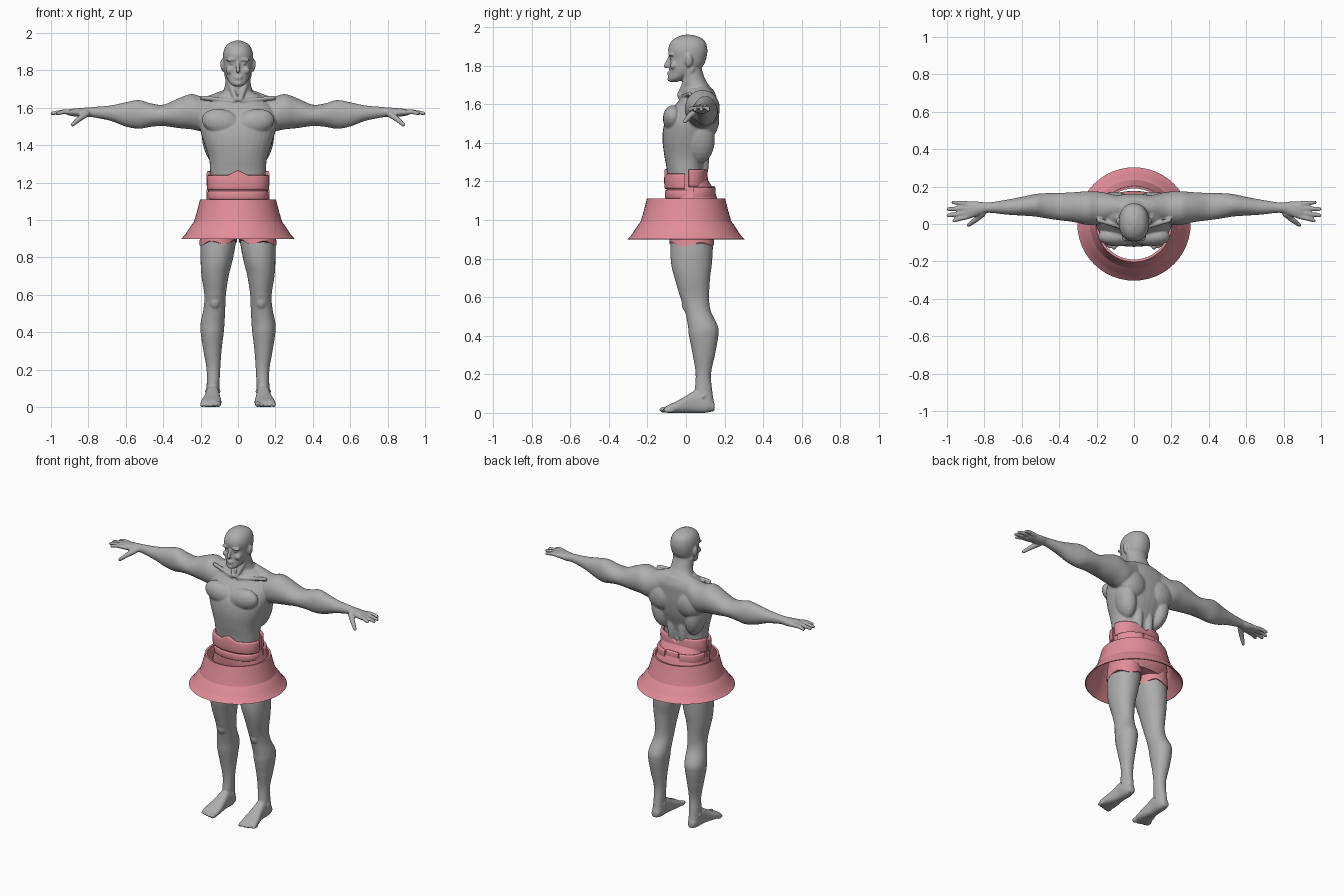
import bpy, bmesh, math
from mathutils import Vector, Matrix

if "Cube" in bpy.data.objects:
    bpy.data.objects.remove(bpy.data.objects["Cube"])


def material(name, rgb):
    m = bpy.data.materials.new(name)
    m.use_nodes = True
    m.diffuse_color = (*rgb, 1)
    m.node_tree.nodes["Principled BSDF"].inputs["Base Color"].default_value = (*rgb, 1)
    return m


SKIN = material("grey skin", (0.42, 0.42, 0.42))
CLOTH = material("pink cloth", (0.76, 0.27, 0.32))


def finish(bm, name, mat, angle=40):
    bmesh.ops.recalc_face_normals(bm, faces=bm.faces)
    mesh = bpy.data.meshes.new(name)
    bm.to_mesh(mesh)
    bm.free()
    mesh.materials.append(mat)
    ob = bpy.data.objects.new(name, mesh)
    bpy.context.collection.objects.link(ob)
    bpy.ops.object.select_all(action='DESELECT')
    ob.select_set(True)
    bpy.context.view_layer.objects.active = ob
    bpy.ops.object.shade_smooth_by_angle(angle=math.radians(angle))
    return ob


def spline(rows, steps=5):
    """Catmull-Rom interpolation through section rows."""
    out = []
    for i in range(len(rows) - 1):
        p = [rows[max(i - 1, 0)], rows[i], rows[i + 1], rows[min(i + 2, len(rows) - 1)]]
        for k in range(steps):
            t = k / steps
            out.append([b + t / 2 * (c - a + t * (2 * a - 5 * b + 4 * c - d + t * (3 * (b - c) + d - a)))
                        for a, b, c, d in zip(*p)])
    return out + [rows[-1]]


def loft(bm, axis, rows, side=1, sides=32, power=2.3, grow=0.0):
    """Rows give position along the axis, then low/high bounds of both other axes."""
    rings = []
    for t, a0, a1, b0, b1 in spline(rows):
        ring = []
        for k in range(sides):
            ang = math.tau * k / sides
            c, s = math.cos(ang), math.sin(ang)
            a = (a0 + a1) / 2 + ((a1 - a0) / 2 + grow) * math.copysign(abs(c) ** (2 / power), c)
            b = (b0 + b1) / 2 + ((b1 - b0) / 2 + grow) * math.copysign(abs(s) ** (2 / power), s)
            co = {'x': (t, a, b), 'y': (a, t, b), 'z': (a, b, t)}[axis]
            ring.append(bm.verts.new((co[0] * side, co[1], co[2])))
        rings.append(ring)
    for lo, hi in zip(rings, rings[1:]):
        for k in range(sides):
            n = (k + 1) % sides
            bm.faces.new((lo[k], lo[n], hi[n], hi[k]))
    bm.faces.new(rings[0][::-1])
    bm.faces.new(rings[-1])
    return rings


def trunk(rows):
    return [(z, -w, w, y0, y1) for z, w, y0, y1 in rows]


def ball(bm, centre, radii, side=1, tilt=0):
    c = Vector((centre[0] * side, centre[1], centre[2]))
    mat = Matrix.Translation(c) @ Matrix.Rotation(tilt * side, 4, 'Y') @ Matrix.Diagonal((*radii, 1))
    bmesh.ops.create_uvsphere(bm, u_segments=20, v_segments=12, radius=1, matrix=mat)


def limb(bm, p, q, r0, r1, side=1):
    p, q = (Vector((v[0] * side, v[1], v[2])) for v in (p, q))
    d = q - p
    mat = Matrix.Translation((p + q) / 2) @ d.to_track_quat('Z', 'Y').to_matrix().to_4x4()
    bmesh.ops.create_cone(bm, cap_ends=True, segments=14, radius1=r0, radius2=r1, depth=d.length, matrix=mat)
    for c, r in ((p, r0), (q, r1)):
        bmesh.ops.create_icosphere(bm, subdivisions=2, radius=r, matrix=Matrix.Translation(c))


# Body: overlapping masses fused into a single skin
body = bmesh.new()
loft(body, 'z', trunk([
    (1.10, .14, -.085, .11), (1.25, .148, -.098, .095), (1.33, .156, -.112, .11),
    (1.42, .185, -.122, .14), (1.50, .205, -.112, .155), (1.57, .20, -.075, .16),
    (1.63, .17, -.03, .16), (1.68, .10, -.01, .14)]))
loft(body, 'z', trunk([(1.60, .10, -.03, .14), (1.67, .085, -.015, .135), (1.72, .07, -.02, .105),
                       (1.77, .066, -.03, .085), (1.81, .06, -.03, .08)]), power=2)
# Head and face
loft(body, 'z', trunk([
    (1.715, .022, -.085, -.045), (1.73, .042, -.092, -.01), (1.76, .06, -.088, .05),
    (1.80, .072, -.085, .09), (1.84, .078, -.083, .106), (1.88, .081, -.093, .111),
    (1.92, .071, -.08, .102), (1.945, .05, -.052, .076), (1.96, .014, -.012, .03)]), power=2.2)
limb(body, (0, -.085, 1.845), (0, -.104, 1.797), .008, .012)
ball(body, (0, -.088, 1.765), (.024, .011, .005))
ball(body, (0, -.087, 1.753), (.02, .011, .005))
ball(body, (0, -.084, 1.73), (.022, .014, .012))

LEG = [(1.04, .004, .185, -.07, .14), (.88, .012, .2, -.08, .14), (.78, .03, .2, -.078, .135),
       (.7, .05, .195, -.06, .125), (.6, .065, .18, -.03, .12), (.53, .068, .184, -.006, .128),
       (.45, .072, .2, .01, .165), (.4, .076, .2, .015, .168), (.3, .088, .185, .035, .15),
       (.2, .095, .168, .05, .13), (.1, .1, .168, .045, .138), (.03, .1, .17, .055, .15)]
ARM = [(.03, .03, .14, 1.52, 1.71), (.10, .02, .155, 1.50, 1.687), (.18, .0, .172, 1.475, 1.66),
       (.25, -.005, .175, 1.485, 1.674), (.32, .01, .17, 1.492, 1.65), (.40, .02, .166, 1.503, 1.617),
       (.47, .03, .165, 1.498, 1.625), (.53, .04, .16, 1.488, 1.642), (.60, .045, .145, 1.50, 1.63),
       (.68, .05, .13, 1.53, 1.613), (.78, .06, .115, 1.55, 1.604), (.83, .045, .12, 1.55, 1.6),
       (.88, .028, .12, 1.555, 1.596), (.91, .03, .115, 1.56, 1.59)]
FOOT = [(.148, .115, .158, .01, .05), (.1, .1, .17, 0, .1), (.05, .1, .172, 0, .115),
        (0, .095, .18, 0, .088), (-.05, .089, .195, 0, .06), (-.09, .09, .2, 0, .042),
        (-.11, .098, .19, .005, .03)]
for s in (1, -1):
    loft(body, 'x', ARM, s, power=2)
    loft(body, 'z', LEG, s, power=2.1)
    loft(body, 'y', FOOT, s, power=2.6)
    # Chest, shoulder blades, spine muscles, collar bones and neck cords
    ball(body, (.09, -.068, 1.525), (.105, .052, .068), s, -.2)
    ball(body, (.105, .105, 1.52), (.1, .068, .1), s, .3)
    ball(body, (.13, .07, 1.42), (.06, .08, .13), s, .2)
    ball(body, (.04, .075, 1.32), (.035, .045, .14), s)
    limb(body, (.02, -.03, 1.635), (.19, .02, 1.655), .012, .012, s)
    limb(body, (.012, -.035, 1.645), (.058, .03, 1.78), .013, .018, s)
    # Brow, cheek, eye and ear
    ball(body, (.033, -.078, 1.857), (.032, .016, .009), s, .1)
    ball(body, (.042, -.066, 1.80), (.024, .018, .02), s)
    ball(body, (.033, -.073, 1.837), (.013, .012, .008), s)
    ball(body, (.083, .015, 1.825), (.011, .02, .034), s, .15)
    # Kneecap and ankle bones
    ball(body, (.124, .012, .565), (.034, .035, .045), s)
    ball(body, (.135, .09, .085), (.043, .02, .02), s)
    # Fingers and thumb
    for y, tip_x, tip_y in ((.108, .972, .116), (.085, .998, .08), (.062, .998, .046), (.04, .968, .018)):
        limb(body, (.885, y, 1.576), (.93, (y + tip_y) / 2, 1.579), .014, .013, s)
        limb(body, (.93, (y + tip_y) / 2, 1.579), (tip_x - .005, tip_y, 1.571), .013, .0105, s)
    limb(body, (.81, .055, 1.568), (.85, .02, 1.54), .018, .015, s)
    limb(body, (.85, .02, 1.54), (.885, -.006, 1.51), .015, .011, s)
    # Toes, the big toe on the inner side
    for k in range(5):
        r = .016 if k == 0 else .0115
        ball(body, (.106 + .0205 * k + (.004 if k else 0), -.112 + .006 * k, r), (r, .027, r), s)
skin = finish(body, "body", SKIN)
remesh = skin.modifiers.new("fuse", 'REMESH')
remesh.mode = 'VOXEL'
remesh.voxel_size = .0055
remesh.use_smooth_shade = True
relax = skin.modifiers.new("relax", 'SMOOTH')
relax.factor = .5
relax.iterations = 5

# Shorts: hips and two short legs with a ragged hem
hips = bmesh.new()
loft(hips, 'z', trunk([(.93, .17, -.075, .15), (.98, .195, -.088, .172), (1.04, .188, -.094, .176),
                       (1.09, .174, -.1, .168), (1.15, .16, -.102, .148), (1.2, .156, -.103, .118),
                       (1.235, .153, -.103, .1)]), sides=48)
for s in (1, -1):
    rings = loft(hips, 'z', LEG[:2], s, sides=48, power=2.1, grow=.006)
    for k, v in enumerate(rings[-1]):
        v.co.z += .012 * math.sin(k * math.tau / 12) - .008 * math.cos(k * math.tau / 48)
finish(hips, "shorts", CLOTH)


# Sash: padded panels wrapped round the waist
def panel(name, start, end, low, high, rx, y0, y1, thick=.02, notch=0.0):
    bm = bmesh.new()
    count, rings = 32, []
    for i in range(count + 1):
        ang = math.radians(start + (end - start) * i / count)
        c, s = math.cos(ang), math.sin(ang)
        pinch = .6 if i in (0, count) else 1
        ring = []
        for k in range(12):
            a = math.tau * k / 12
            out = thick * (abs(math.cos(a)) ** .5 * math.copysign(.5, math.cos(a)) - .5) * pinch
            up = math.copysign(abs(math.sin(a)) ** .5, math.sin(a))
            z = (low + high) / 2 + up * (high - low) / 2
            if up > .5:
                z += notch * max(0, 1 - abs(i - count / 2) / 3)
            ry = (y1 - y0) / 2
            ring.append(bm.verts.new(((rx + out) * math.copysign(abs(c) ** .87, c),
                                      (y0 + y1) / 2 + (ry + out) * math.copysign(abs(s) ** .87, s), z)))
        rings.append(ring)
    for p, q in zip(rings, rings[1:]):
        for k in range(12):
            n = (k + 1) % 12
            bm.faces.new((p[k], p[n], q[n], q[k]))
    bm.faces.new(rings[0])
    bm.faces.new(rings[-1])
    finish(bm, name, CLOTH, 60)


panel("front_sash", 181, 359, 1.16, 1.24, .166, -.113, .105, notch=.025)
panel("back_sash", 3, 177, 1.17, 1.262, .168, -.1, .113, notch=-.03)
panel("front_lower_sash", 182, 358, 1.11, 1.155, .163, -.11, .13)
panel("left_lower_sash", 2, 74, 1.11, 1.17, .168, -.1, .158)
panel("right_lower_sash", 106, 178, 1.11, 1.17, .168, -.1, .158)
panel("back_lower_sash", 77, 103, 1.12, 1.175, .168, -.1, .152)

# Skirt: open flared cone with stepped tiers
skirt = bmesh.new()
profile = [(.19, 1.108), (.203, 1.11), (.218, 1.05), (.236, .99), (.25, .972),
           (.268, .945), (.28, .925), (.303, .9), (.298, .898), (.264, .938), (.232, .985), (.19, 1.108)]
edges = []
points = [skirt.verts.new((r, 0, z)) for r, z in profile]
edges = [skirt.edges.new(pair) for pair in zip(points, points[1:])]
bmesh.ops.spin(skirt, geom=points + edges, cent=(0, 0, 0), axis=(0, 0, 1), angle=math.tau, steps=48)
bmesh.ops.remove_doubles(skirt, verts=skirt.verts, dist=.0005)
finish(skirt, "skirt", CLOTH, 12)
